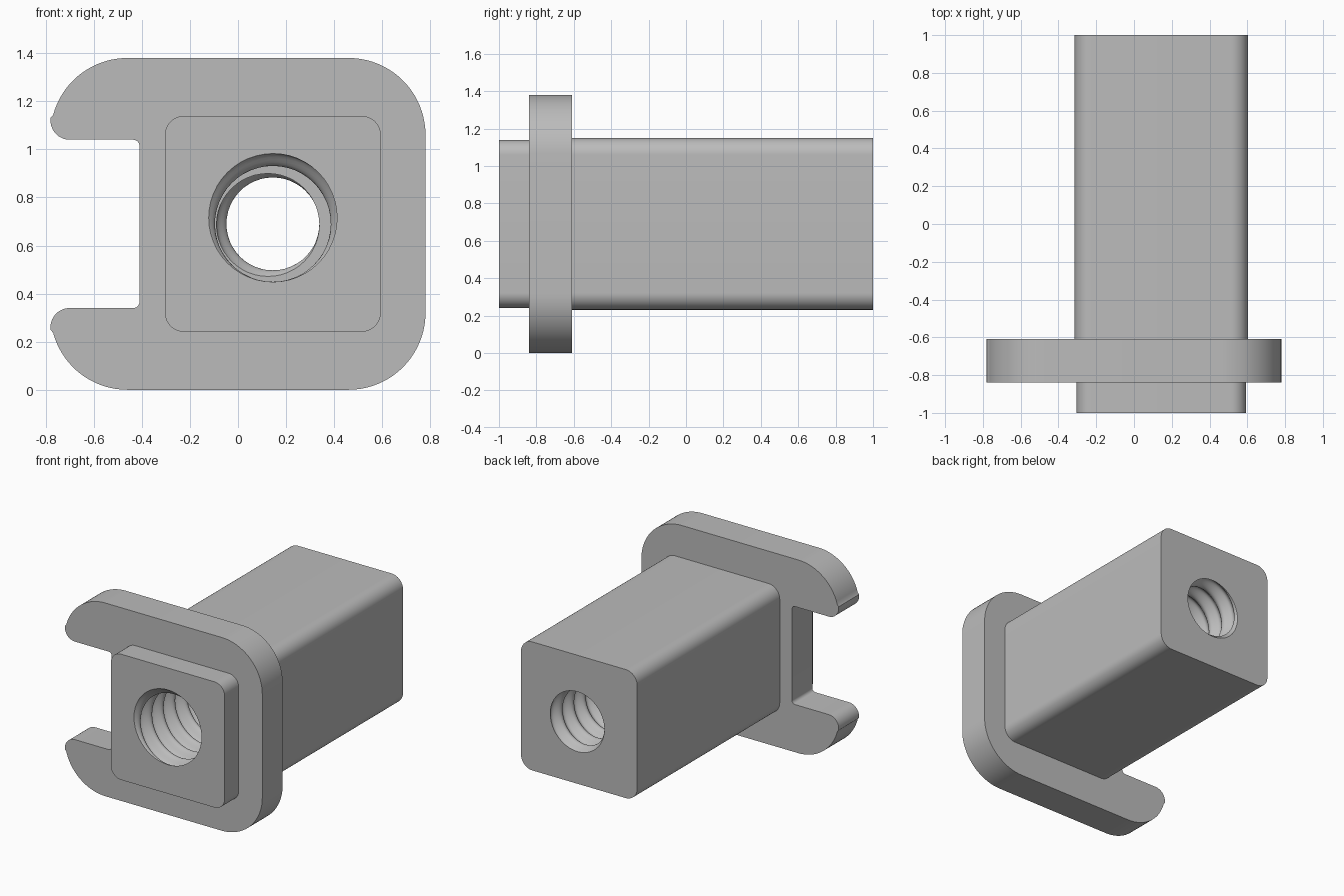
import bpy, bmesh
from math import sin, cos, pi, radians

cube = bpy.data.objects.get("Cube")
if cube:
    bpy.data.objects.remove(cube, do_unlink=True)

grey = bpy.data.materials.new("light grey")
grey.use_nodes = True
grey.diffuse_color = (0.5, 0.5, 0.5, 1)
grey.node_tree.nodes["Principled BSDF"].inputs["Base Color"].default_value = (0.5, 0.5, 0.5, 1)

AXIS_X, AXIS_Z = 0.145, 0.69


def loft(name, rings):
    """Closed solid through rings that all have the same number of points."""
    bm = bmesh.new()
    loops = [[bm.verts.new(p) for p in ring] for ring in rings]
    for a, b in zip(loops, loops[1:]):
        for i in range(len(a)):
            j = (i + 1) % len(a)
            bm.faces.new((a[i], a[j], b[j], b[i]))
    bm.faces.new(loops[0])
    bm.faces.new(loops[-1])
    bmesh.ops.recalc_face_normals(bm, faces=bm.faces)
    mesh = bpy.data.meshes.new(name)
    bm.to_mesh(mesh)
    bm.free()
    mesh.materials.append(grey)
    obj = bpy.data.objects.new(name, mesh)
    bpy.context.collection.objects.link(obj)
    return obj


def extrude(name, profile, y0, y1):
    return loft(name, [[(x, y, z) for x, z in profile] for y in (y0, y1)])


def arc(x, z, r, a0, a1, n=14):
    angles = [radians(a0 + (a1 - a0) * i / n) for i in range(n + 1)]
    return [(x + r * cos(a), z + r * sin(a)) for a in angles]


def rounded_square(half, r):
    pts = []
    for a, sx, sz in ((0, 1, 1), (90, -1, 1), (180, -1, -1), (270, 1, -1)):
        pts += arc(AXIS_X + sx * (half - r), AXIS_Z + sz * (half - r), r, a, a + 90)
    return pts


# Flange with two hooked arms, upper half mirrored to the lower half
upper = arc(0.46, 1.06, 0.32, 0, 90, 20)
upper += arc(-0.46, 1.06, 0.32, 90, 165, 18)
upper += arc(-0.70, 1.12, 0.08, 172, 270, 12)
upper += arc(-0.435, 1.015, 0.025, 90, 0, 6)
lower = [(x, 2 * AXIS_Z - z) for x, z in reversed(upper)]
flange = extrude("flange", upper + lower, -0.84, -0.61)

# Square shank and the slightly smaller front boss
shank = extrude("threaded_square_sleeve", rounded_square(0.459, 0.09), -0.74, 1.0)
boss = extrude("front_boss", rounded_square(0.449, 0.08), -1.0, -0.70)

# Threaded bore: an off-centre circle twisted along the axis, narrower at the back
PITCH, STEPS, SIDES = 0.13, 14, 48


def bore_ring(y, radius, offset):
    turn = pi / 2 - 2 * pi * (y + 1) / PITCH
    cx, cz = AXIS_X + offset * cos(turn), AXIS_Z + offset * sin(turn)
    return [(cx + radius * cos(2 * pi * i / SIDES), y, cz + radius * sin(2 * pi * i / SIDES))
            for i in range(SIDES)]


def bore_section(y0, y1, radius, offset):
    n = round((y1 - y0) / PITCH * STEPS)
    return [bore_ring(y0 + (y1 - y0) * i / n, radius, offset) for i in range(n + 1)]


bore = loft("bore_cutter", bore_section(-1.043, 0.003, 0.267, 0.026)
            + bore_section(0.003, 1.043, 0.214, 0.021))

# Join the solids, then cut the bore
bpy.context.view_layer.objects.active = shank
for tool, operation in ((flange, "UNION"), (boss, "UNION"), (bore, "DIFFERENCE")):
    mod = shank.modifiers.new(tool.name, "BOOLEAN")
    mod.operation, mod.solver, mod.object = operation, "EXACT", tool
    bpy.ops.object.modifier_apply(modifier=mod.name)
    bpy.data.objects.remove(tool, do_unlink=True)

bpy.ops.object.select_all(action="DESELECT")
shank.select_set(True)
bpy.ops.object.shade_smooth_by_angle(angle=radians(35))
